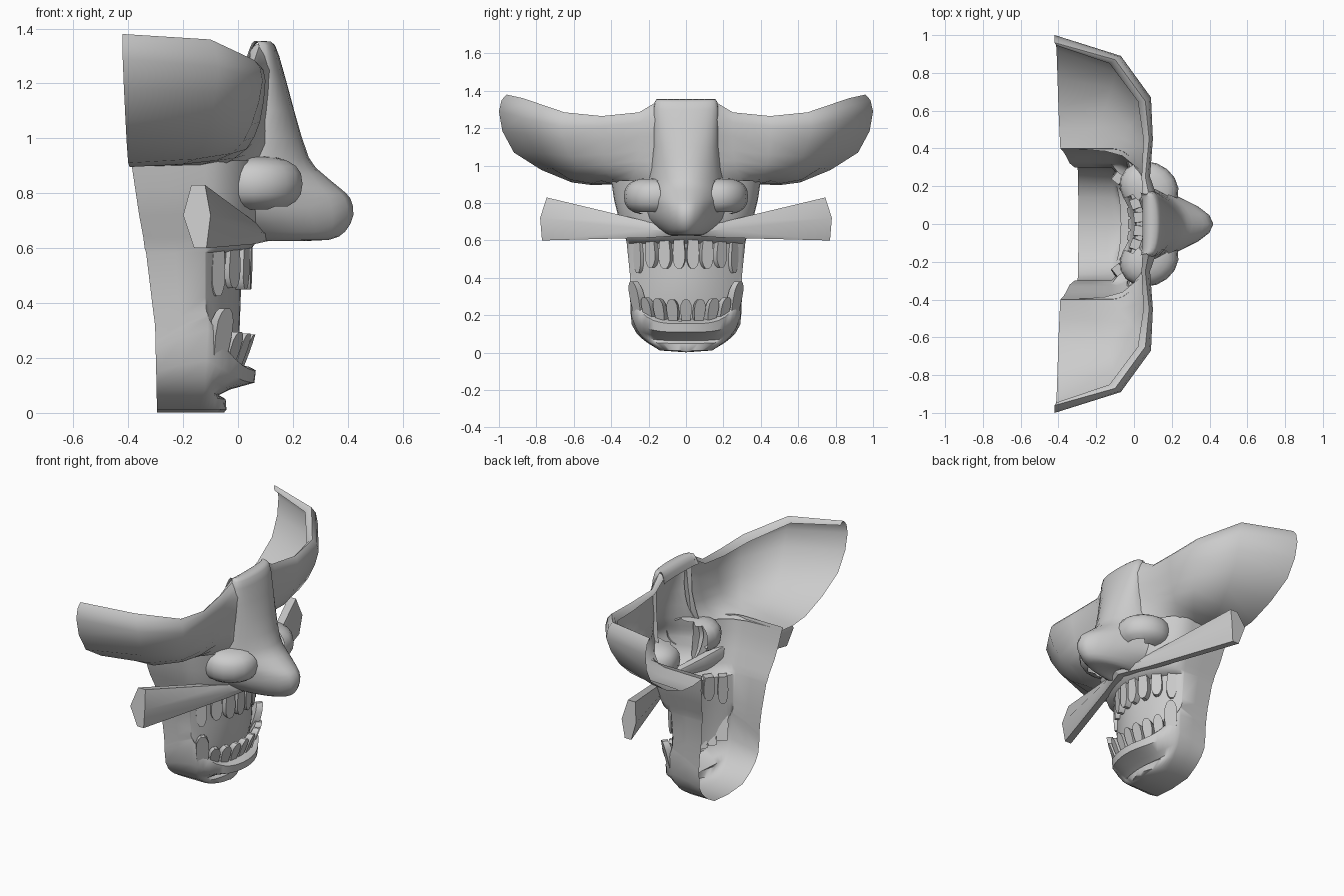
import bpy, bmesh
from math import sin, cos, pi, radians
from mathutils import Vector

if "Cube" in bpy.data.objects:
    bpy.data.objects.remove(bpy.data.objects["Cube"])


def make(name, verts, faces, angle=40):
    me = bpy.data.meshes.new(name)
    me.from_pydata(verts, [], faces)
    bm = bmesh.new()
    bm.from_mesh(me)
    bmesh.ops.remove_doubles(bm, verts=bm.verts, dist=0.0005)
    bmesh.ops.recalc_face_normals(bm, faces=bm.faces)
    bm.to_mesh(me)
    bm.free()
    ob = bpy.data.objects.new(name, me)
    bpy.context.collection.objects.link(ob)
    bpy.ops.object.select_all(action='DESELECT')
    bpy.context.view_layer.objects.active = ob
    ob.select_set(True)
    bpy.ops.object.shade_smooth_by_angle(angle=radians(angle))
    return ob


def sheet(name, rows, skip=None, angle=40):
    n = len(rows[0])
    verts = [v for r in rows for v in r]
    faces = []
    for i in range(len(rows) - 1):
        for j in range(n - 1):
            f = (i*n + j, i*n + j + 1, (i+1)*n + j + 1, (i+1)*n + j)
            c = sum((Vector(verts[k]) for k in f), Vector()) / 4
            if not (skip and skip(c)):
                faces.append(f)
    return make(name, verts, faces, angle)


def mirror(pts, s):
    return [(x, s*y, z) for x, y, z in pts]


def spline(pts, steps=2):
    # Catmull-Rom smoothing of a row of points
    p = [Vector(q) for q in pts]
    p = [2*p[0] - p[1]] + p + [2*p[-1] - p[-2]]
    out = []
    for i in range(1, len(p) - 2):
        a, b, c, d = p[i-1:i+3]
        for k in range(steps):
            t = k / steps
            out.append(tuple(0.5*(2*b + (c-a)*t + (2*a-5*b+4*c-d)*t*t + (3*b-a-3*c+d)*t**3)))
    return out + [tuple(p[-2])]


def power(v, p):
    return abs(v)**p * (1 if v > 0 else -1)


# Brow wings: bowls open at the top, swept back to the tips
wing = [
    [(.045, .15, 1.32), (.04, .25, 1.26), (.05, .45, 1.23), (.02, .65, 1.25), (-.13, .85, 1.33), (-.41, .945, 1.355)],
    [(.08, .15, 1.345), (.06, .25, 1.285), (.08, .45, 1.265), (.06, .65, 1.285), (-.10, .87, 1.36), (-.42, .96, 1.38)],
    [(.12, .15, 1.25), (.085, .25, 1.23), (.10, .45, 1.21), (.09, .67, 1.21), (-.07, .89, 1.26), (-.42, 1.0, 1.29)],
    [(.11, .15, 1.08), (.07, .25, 1.08), (.08, .44, 1.06), (.05, .62, 1.05), (-.10, .80, 1.07), (-.41, .92, 1.07)],
    [(.10, .18, .98), (.05, .27, .98), (.03, .42, .96), (-.02, .52, .945), (-.15, .62, .925), (-.40, .61, .91)],
    [(.06, .20, .90), (.0, .31, .90), (-.06, .36, .90), (-.15, .385, .90), (-.27, .395, .90), (-.39, .40, .90)],
]
for s, side in ((1, "left"), (-1, "right")):
    cols = list(zip(*[mirror(r, s) for r in wing]))
    sheet("brow_wing_" + side, list(zip(*[spline(c) for c in cols])), angle=50)

# Cheeks, mouth wall, lower lip and chin: z, back x, half width, corner x, front x, corner rise, pointedness
face = [
    (.92, -.39, .40, -.12, .10, 0, 1), (.82, -.375, .385, -.12, .10, 0, 1), (.72, -.36, .36, -.12, .10, 0, 1),
    (.64, -.345, .33, -.12, .08, 0, 1), (.60, -.34, .32, -.12, .05, 0, 1), (.585, -.335, .317, -.12, .012, 0, 2),
    (.42, -.315, .30, -.12, .01, 0, 2), (.28, -.303, .30, -.115, .005, .09, 2), (.18, -.30, .298, -.11, -.02, .18, 2),
    (.168, -.30, .298, -.11, .04, .18, 1.7), (.155, -.30, .298, -.11, .065, .15, 1.5), (.11, -.298, .29, -.115, .06, .08, 1.4),
    (.085, -.297, .265, -.12, -.03, .04, 1.1), (.065, -.296, .235, -.12, -.07, .02, 1),
    (.05, -.296, .21, -.13, -.045, .01, 1), (.012, -.295, .14, -.14, -.042, 0, 1), (.002, -.295, 0, -.14, -.05, 0, 1),
]
rows = []
for z, xb, w, xc, xf, rise, p in face:
    half = [(xb, w, z + rise*.5), ((xb + xc)/2, w, z + rise*.8)]
    for k in range(11):
        t = k*pi/20
        half.append((xc + (xf - xc)*sin(t)**p, w*cos(t), z + rise*cos(t)**4))
    half[-1] = (xf, 0, z)
    rows.append(half + mirror(half[-2::-1], -1))
sheet("face_and_jaw", rows, lambda c: c.z > .66 and abs(c.y) < .15 and c.x > -.1, angle=50)

# Nose: z, front x, side x, half width, pointedness
nose = [
    (1.29, .045, .03, .17, .6), (1.345, .065, .05, .16, .6), (1.352, .12, .07, .16, .6),
    (1.30, .15, .08, .175, .7), (1.10, .205, .08, .175, .9), (.93, .258, .05, .20, 1.3),
    (.87, .31, .04, .22, 1.8), (.82, .37, .04, .23, 2.2), (.78, .41, .04, .22, 2.3),
    (.72, .42, .05, .20, 2.2), (.66, .39, .07, .14, 1.6), (.63, .33, .10, .09, 1.2),
    (.63, .2, .10, .07, 1), (.65, .12, .09, .05, 1),
]
rows = []
for z, xf, xb, w, p in nose:
    rows.append([(xb + (xf - xb)*max(0, sin(k*pi/14))**p, w*cos(k*pi/14), z) for k in range(15)])
cols = [spline(c) for c in zip(*rows)]
sheet("nose", list(zip(*cols)), angle=60)

# Nostril wings: rounded shells, closed above and outside, open inside
for s, side in ((1, "left"), (-1, "right")):
    rows = []
    for i in range(11):
        a = -pi/2 + pi*i/10
        rows.append([(.08 + .155*power(cos(a), .8)*cos(b*pi/8) - .02*sin(b*pi/8),
                      s*(.19 + .142*power(cos(a), .8)*sin(b*pi/8)), .835 + .098*power(sin(a), .8))
                     for b in range(17)])
    sheet("nostril_wing_" + side, rows,
          lambda c: abs(c.y) < .14 or (c.z < .76 and abs(c.y) < .24), angle=60)

# Moustache: six-sided bars widening outward
tip = [(-.20, .78, .72), (-.17, .745, .83), (-.12, .745, .83), (-.10, .78, .72), (-.115, .77, .60), (-.16, .77, .60)]
root = [(.07, 0, .645), (.08, 0, .66), (.12, 0, .66), (.14, 0, .645), (.12, 0, .628), (.08, 0, .628)]
mid = [tuple(Vector(a)*.75 + Vector(b)*.25 + Vector((0, 0, -.006))) for a, b in zip(root, tip)]
for s, side in ((1, "left"), (-1, "right")):
    faces = [(r*6 + k, r*6 + (k+1) % 6, r*6 + 6 + (k+1) % 6, r*6 + 6 + k) for r in (0, 1) for k in range(6)]
    faces += [tuple(range(6)), tuple(range(12, 18))]
    make("moustache_" + side, mirror(root + mid + tip, s), faces, 55)


# Teeth: flat pegs with a rounded, narrowed biting end
def tooth(name, x, y, z0, z1, w, yaw, lean):
    verts, faces = [], []
    h = z1 - z0
    prof = [(0, .8), (.45, 1), (.75, .95), (.92, .65), (1, .3)]
    for f, k in prof:
        d = .026*(1 - .3*f)
        for sx, sy in ((-1, -1), (1, -1), (1, 1), (-1, 1)):
            u, v = sx*d + lean*f, sy*w*k/2
            verts.append((x + u*cos(yaw) - v*sin(yaw), y + u*sin(yaw) + v*cos(yaw), z0 + h*f))
    for r in range(len(prof) - 1):
        faces += [(r*4 + k, r*4 + (k+1) % 4, r*4 + 4 + (k+1) % 4, r*4 + 4 + k) for k in range(4)]
    faces += [(0, 1, 2, 3), (16, 17, 18, 19)]
    make(name, verts, faces, 35)


upper = [(.025, .036, .605, .45, .066, .1), (.008, .108, .605, .45, .066, .35),
         (-.03, .178, .605, .455, .066, .65), (-.085, .243, .60, .425, .06, .9)]
lower = [(-.005, 0, .17, .285, .06, 0), (-.008, .065, .17, .285, .06, .2),
         (-.02, .127, .175, .29, .06, .45), (-.045, .185, .18, .295, .058, .65),
         (-.08, .24, .20, .38, .075, .9)]
for label, rowset, lean in (("upper", upper, .004), ("lower", lower, .05)):
    for i, (x, y, z0, z1, w, yaw) in enumerate(rowset):
        for s in ((1, -1) if y else (1,)):
            tooth(f"{label}_tooth_{i}_{'left' if s > 0 else 'right'}", x, s*y, z0, z1, w, s*yaw, lean)
